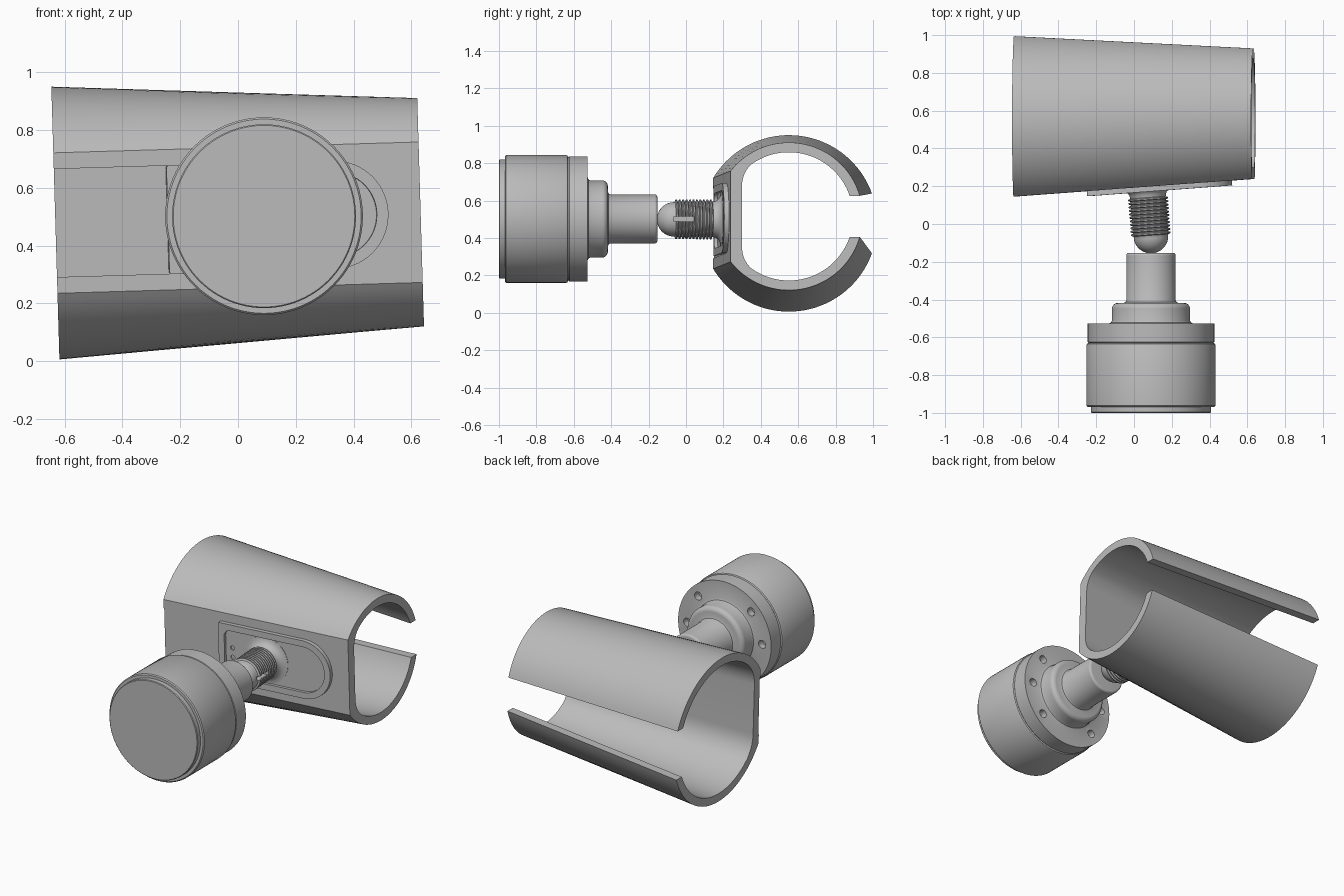
import bpy, bmesh, math
from mathutils import Matrix, Vector

if "Cube" in bpy.data.objects:
    bpy.data.objects.remove(bpy.data.objects["Cube"], do_unlink=True)

grey = bpy.data.materials.new("plain grey")
grey.use_nodes = True
colour = (0.5, 0.5, 0.5, 1)
grey.diffuse_color = colour
grey.node_tree.nodes["Principled BSDF"].inputs["Base Color"].default_value = colour

T = Matrix.Translation
PI = math.pi


def rot(deg, axis):
    return Matrix.Rotation(math.radians(deg), 4, axis)


def finish(name, bm, matrix):
    bmesh.ops.remove_doubles(bm, verts=bm.verts, dist=1e-5)
    bmesh.ops.recalc_face_normals(bm, faces=bm.faces)
    bm.transform(matrix)
    mesh = bpy.data.meshes.new(name)
    bm.to_mesh(mesh)
    bm.free()
    mesh.materials.append(grey)
    ob = bpy.data.objects.new(name, mesh)
    bpy.context.collection.objects.link(ob)
    smooth(ob)
    return ob


def smooth(ob):
    ob.data.polygons.foreach_set("use_smooth", [True] * len(ob.data.polygons))
    ob.data.set_sharp_from_angle(angle=math.radians(30))


def bridge(bm, a, b):
    n = len(a)
    for i in range(n):
        j = (i + 1) % n
        bm.faces.new((a[i], a[j], b[j], b[i]))


def lathe(name, profile, matrix, steps=64):
    """Spin (distance, radius) pairs; distance runs along local -y."""
    bm = bmesh.new()
    verts = [bm.verts.new((r, -d, 0)) for d, r in profile]
    edges = [bm.edges.new(p) for p in zip(verts, verts[1:])]
    bmesh.ops.spin(bm, geom=verts + edges, cent=(0, 0, 0), axis=(0, 1, 0),
                   angle=2 * PI, steps=steps)
    return finish(name, bm, matrix)


def cut(target, bm, matrix):
    """Subtract a mesh from the target and discard the cutter."""
    cutter = finish("cutter", bm, matrix)
    cutter.hide_render = True
    mod = target.modifiers.new("cut", "BOOLEAN")
    mod.operation, mod.solver, mod.object = "DIFFERENCE", "EXACT", cutter
    bpy.context.view_layer.update()
    deps = bpy.context.evaluated_depsgraph_get()
    mesh = bpy.data.meshes.new_from_object(target.evaluated_get(deps))
    target.modifiers.clear()
    target.data = mesh
    bpy.data.objects.remove(cutter, do_unlink=True)
    smooth(target)


def box(bm, size, centre):
    bmesh.ops.create_cube(bm, size=1, matrix=T(centre) @ Matrix.Diagonal((*size, 1)))


def pin(bm, radius, depth, centre):
    bmesh.ops.create_cone(bm, cap_ends=True, segments=20, radius1=radius, radius2=radius,
                          depth=depth, matrix=T(centre) @ rot(90, "X"))


# Frames: tilted sleeve, and its sloping front flat (outward is local -y)
sleeve_frame = T((0, 0, 0.497)) @ rot(-1.7, "Y")
flat_frame = sleeve_frame @ T((0, 0.1925, 0)) @ rot(4.3, "Z")
MID_Y, FLAT_HALF, WALL = 0.55, 0.243, 0.052


# Sleeve: tapered C-shaped tube with a flat front and a slot along the back
def sleeve_section(r, gap, n=40, corner=8):
    def arc(radius, start, end, count):
        return [Vector((radius * math.cos(start + (end - start) * i / (count - 1)),
                        radius * math.sin(start + (end - start) * i / (count - 1))))
                for i in range(count)]
    ri = r - WALL
    outer = arc(r, math.asin(gap / r), PI - math.asin(FLAT_HALF / r), n)
    inner_y = outer[-1].x + 0.06
    meet = math.acos(inner_y / ri)
    inner = arc(ri, math.asin(gap / ri), meet - 0.2, n - corner)
    tip = Vector((inner_y, ri * math.sin(meet)))
    a, b = inner[-1], tip - Vector((0, 0.08))
    for i in range(1, corner + 1):
        t = i / corner
        inner.append(a * (1 - t) ** 2 + tip * 2 * t * (1 - t) + b * t * t)
    flip = lambda pts: [Vector((p.x, -p.y)) for p in pts]
    return outer + flip(outer[::-1]) + flip(inner) + inner[::-1]


bm = bmesh.new()
rings = []
for x, r, gap in ((-0.632, 0.472, 0.16), (0.632, 0.395, 0.11)):
    rings.append([bm.verts.new((x, MID_Y + p.x, p.y)) for p in sleeve_section(r, gap)])
bridge(bm, *rings)
for ring in rings:
    n = len(ring)
    for i in range(n // 2 - 1):
        bm.faces.new((ring[i], ring[i + 1], ring[n - 2 - i], ring[n - 1 - i]))
sleeve = finish("sleeve", bm, sleeve_frame)

# Shallow channel in the flat, leading to the wide end
bm = bmesh.new()
box(bm, (0.6, 0.05, 0.374), (-0.54, -0.019, 0))
cut(sleeve, bm, flat_frame)


# Mounting plate: round at one end, square at the other, with a sunken face
def plate_outline(inset, corner):
    r, left, right = 0.187 - inset, -0.245 + inset, 0.52 - inset
    pts = []
    for cx, cz, rad, start, sweep, count in (
            (right - r, 0, r, -PI / 2, PI, 32),
            (left + corner, r - corner, corner, PI / 2, PI / 2, 7),
            (left + corner, corner - r, corner, PI, PI / 2, 7)):
        for i in range(count):
            a = start + sweep * i / (count - 1)
            pts.append((cx + rad * math.cos(a), cz + rad * math.sin(a)))
    return pts


bm = bmesh.new()
loops = []
for inset, corner, y in ((0, 0.008, 0.012), (0, 0.008, -0.027),
                         (0.04, 0.04, -0.027), (0.04, 0.04, -0.008)):
    loops.append([bm.verts.new((x, y, z)) for x, z in plate_outline(inset, corner)])
for a, b in zip(loops, loops[1:]):
    bridge(bm, a, b)
bm.faces.new(loops[0])
bm.faces.new(loops[-1])
plate = finish("mounting_plate", bm, flat_frame)

# Two pin holes near the square end of the plate
bm = bmesh.new()
for z in (-0.03, 0.03):
    pin(bm, 0.014, 0.02, (-0.16, -0.008, z))
cut(plate, bm, flat_frame)

# Threaded post with flared foot and ball tip
post_frame = flat_frame @ T((0.07, 0, 0))
profile = [(0, 0), (0, 0.15), (0.01, 0.15)]
for i in range(1, 7):
    a = i / 6 * PI / 2
    profile.append((0.01 + 0.045 * (1 - math.cos(a)), 0.15 - 0.055 * math.sin(a)))
pitch, threads = 0.0185, 11
for i in range(threads):
    d = 0.058 + i * pitch
    profile += [(d, 0.094), (d + pitch * 0.25, 0.106),
                (d + pitch * 0.6, 0.106), (d + pitch * 0.85, 0.094)]
for i in range(13):
    a = i / 12 * PI / 2
    profile.append((0.262 + 0.092 * math.sin(a), 0.092 * math.cos(a)))
post = lathe("threaded_post", profile, post_frame)

# Narrow notches in the sides of the post
bm = bmesh.new()
for side in (-1, 1):
    box(bm, (0.06, 0.11, 0.026), (side * 0.095, -0.215, 0))
cut(post, bm, post_frame)

# Round base: stepped drum, flange, collar and neck on one axis
base_frame = T((0.09, 0, 0.502))
drum = [(1.0, 0), (1.0, 0.314), (0.996, 0.318), (0.968, 0.318), (0.968, 0.336),
        (0.962, 0.342), (0.642, 0.342), (0.634, 0.338), (0.63, 0.33),
        (0.624, 0.335), (0.526, 0.335), (0.526, 0.222), (0.521, 0.211), (0.51, 0.206)]


def rounded(d, r, radius, steps=6):
    """Convex quarter round ending a step at distance d."""
    return [(d + radius * (1 - math.sin(a)), r - radius * (1 - math.cos(a)))
            for a in (i / steps * PI / 2 for i in range(steps + 1))]


drum += rounded(0.418, 0.206, 0.03)
drum += [(0.418, 0.147), (0.414, 0.136), (0.405, 0.131)]
drum += rounded(0.153, 0.131, 0.014)
drum.append((0.153, 0))
base = lathe("round_base", drum, base_frame, 96)

# Six screw holes in the flange, three on each side
bm = bmesh.new()
for deg in (-45, 0, 45, 135, 180, 225):
    a = math.radians(deg)
    pin(bm, 0.026, 0.08, (0.27 * math.cos(a), -0.53, 0.27 * math.sin(a)))
cut(base, bm, base_frame)
